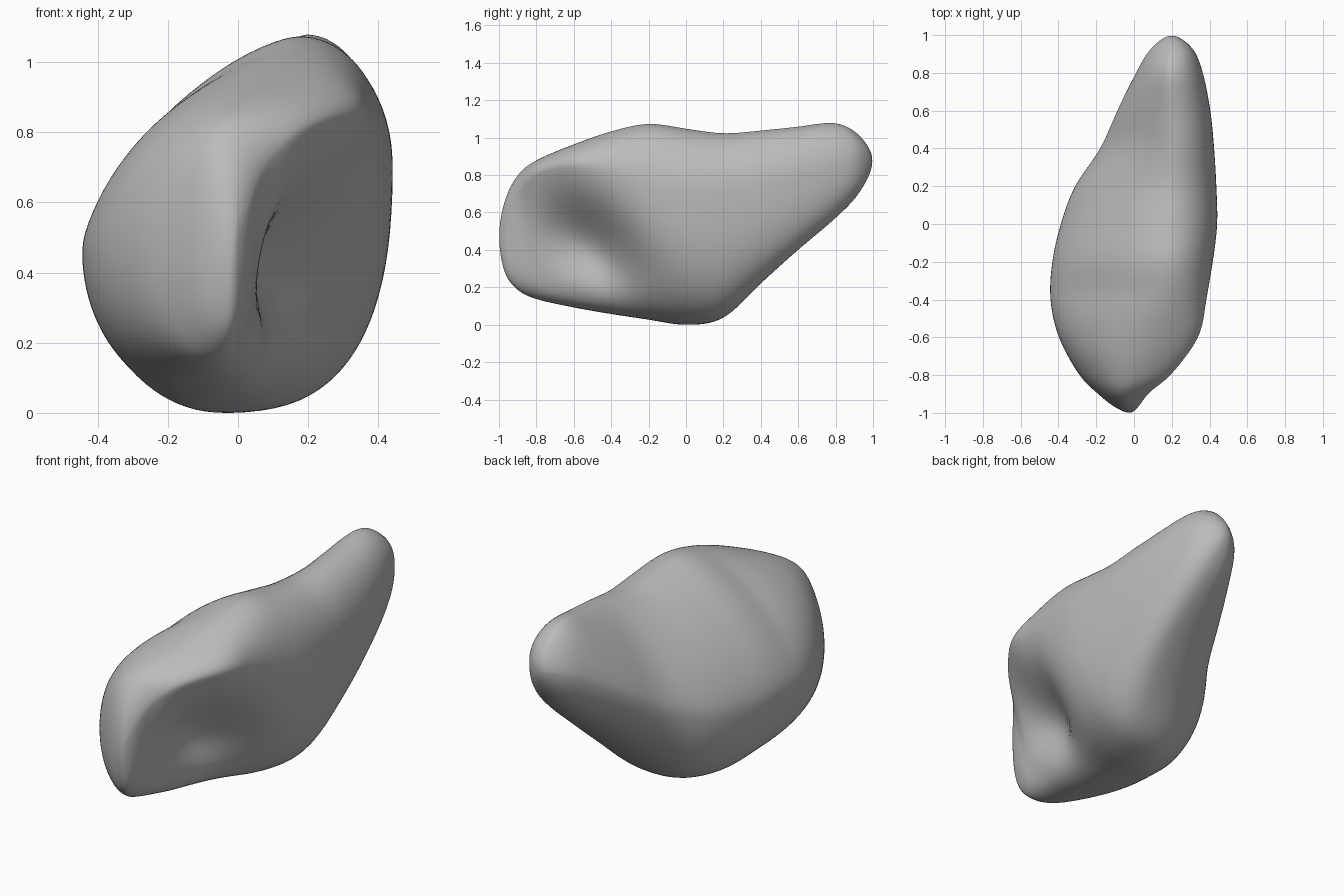
import bpy, bmesh
from math import cos, sin, pi, exp

cube = bpy.data.objects.get("Cube")
if cube:
    bpy.data.objects.remove(cube, do_unlink=True)

RINGS_PER_SPAN = 8
SIDES = 96

# Cross-section extremes from front to back:
# y, left x, left z, right x, right z, bottom x, bottom z, top x, top z
stations = [
    (-1, -.02, .47, -.02, .47, -.02, .47, -.02, .47),
    (-.97, -.1, .46, .03, .54, -.03, .28, -.03, .66),
    (-.9, -.19, .45, .1, .68, -.05, .185, -.04, .8),
    (-.8, -.29, .46, .22, .8, -.08, .135, .02, .88),
    (-.6, -.4, .47, .355, .84, -.08, .09, .11, .965),
    (-.4, -.445, .47, .39, .8, -.08, .055, .16, 1.035),
    (-.2, -.435, .47, .42, .73, -.07, .025, .17, 1.077),
    (0, -.39, .45, .442, .7, -.04, -.003, .18, 1.05),
    (.2, -.315, .46, .437, .7, .05, .033, .2, 1.025),
    (.4, -.18, .53, .425, .73, .17, .22, .21, 1.04),
    (.6, -.09, .66, .405, .78, .22, .4, .2, 1.06),
    (.8, .01, .78, .365, .82, .22, .57, .19, 1.08),
    (.93, .09, .85, .31, .87, .21, .71, .2, 1.01),
    (1, .2, .88, .2, .88, .2, .88, .2, .88),
]


def bell(d, width):
    return exp(-.5 * (d / width) ** 2)


def ramp(v, start, end):
    return min(1, max(0, (v - start) / (end - start)))


def phantom(tip, neighbour):
    """Mirror the neighbour through the tip so the end closes roundly."""
    return (neighbour[0],) + tuple(2 * a - b for a, b in zip(tip[1:], neighbour[1:]))


def spline(a, b, c, d, t):
    return tuple(q + .5 * t * (r - p + t * (2 * p - 5 * q + 4 * r - s + t * (3 * (q - r) + s - p)))
                 for p, q, r, s in zip(a, b, c, d))


def hollow(y, z):
    """Depth of the slanted groove and the shallow flat on the +x side."""
    dy, dz = y + .51, z - .43
    along, across = .74 * dy - .67 * dz, .67 * dy + .74 * dz
    return .2 * bell(along, .22) * bell(across, .12) + .1 * bell(y + .68, .2) * bell(z - .38, .2)


def section(row):
    """Closed outline made of four rounded quarters between the extremes."""
    y, xl, zl, xr, zr, xb, zb, xt, zt = row
    outline = []
    for i in range(SIDES):
        a = 2 * pi * i / SIDES
        c, s = cos(a), sin(a)
        xs, zs = (xr, zr) if c >= 0 else (xl, zl)
        xm, zm = (xt, zt) if s >= 0 else (xb, zb)
        power = 2.1
        if c < 0 and s > 0:
            # The upper left flattens from the round front to the hollow tail
            power = 2 - .52 * ramp(y, -.7, -.35) - .1 * bell(y - .5, .18)
        elif c > 0 and s < 0:
            # The lower right gets a fuller edge towards the tail
            power = 2.1 + .4 * ramp(y, -.3, .1)
        x = xm + (xs - xm) * abs(c) ** (2 / power)
        z = zs + (zm - zs) * abs(s) ** (2 / power)
        if x > xb:
            x -= hollow(y, z) * min(1, (x - xb) / .2)
        outline.append((x, y, z))
    return outline


# Loft the body through the smoothed sections
rows = [phantom(stations[0], stations[1])] + stations + [phantom(stations[-1], stations[-2])]
bm = bmesh.new()
rings = []
for k in range(len(stations) - 1):
    for j in range(RINGS_PER_SPAN):
        if k + j == 0:
            continue
        row = spline(*rows[k:k + 4], j / RINGS_PER_SPAN)
        rings.append([bm.verts.new(p) for p in section(row)])

for lower, upper in zip(rings, rings[1:]):
    for i in range(SIDES):
        n = (i + 1) % SIDES
        bm.faces.new((lower[i], lower[n], upper[n], upper[i]))

# Close both rounded ends
for ring, tip in ((rings[0], stations[0]), (rings[-1], stations[-1])):
    pole = bm.verts.new((tip[1], tip[0], tip[2]))
    for i in range(SIDES):
        bm.faces.new((ring[i], ring[(i + 1) % SIDES], pole))

# Soften the seams between the quarters
for _ in range(8):
    bmesh.ops.smooth_vert(bm, verts=bm.verts, factor=.5, use_axis_x=True, use_axis_y=True, use_axis_z=True)
bmesh.ops.recalc_face_normals(bm, faces=bm.faces)

mesh = bpy.data.meshes.new("stone_body")
bm.to_mesh(mesh)
bm.free()
for poly in mesh.polygons:
    poly.use_smooth = True
body = bpy.data.objects.new("stone_body", mesh)
bpy.context.collection.objects.link(body)

# Plain grey finish
grey = bpy.data.materials.new("plain_grey")
grey.use_nodes = True
colour = (.5, .5, .5, 1)
grey.diffuse_color = colour
grey.node_tree.nodes["Principled BSDF"].inputs["Base Color"].default_value = colour
mesh.materials.append(grey)
